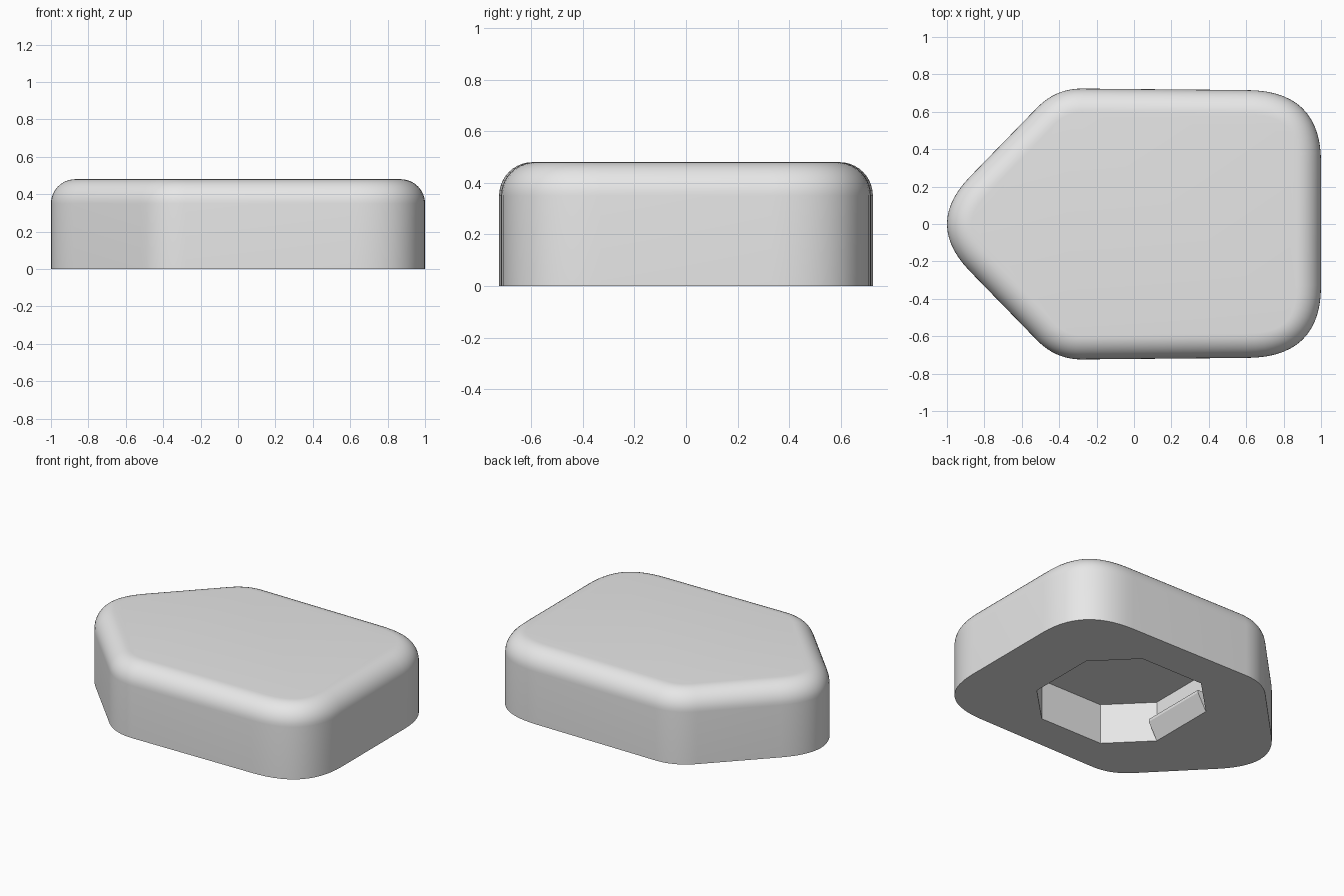
import bpy, bmesh
from math import sin, cos, pi
from mathutils import Vector

cube = bpy.data.objects.get("Cube")
if cube:
    bpy.data.objects.remove(cube, do_unlink=True)

HEIGHT, ROUND = 0.48, 0.13
POCKET_DEPTH, POCKET_X, POCKET_HALF, POCKET_FLAT = 0.27, 0.10, 0.475, 0.232

grey = bpy.data.materials.new("light_grey")
grey.use_nodes = True
grey.diffuse_color = (0.8, 0.8, 0.8, 1)
grey.node_tree.nodes["Principled BSDF"].inputs["Base Color"].default_value = grey.diffuse_color


def make_object(name, bm):
    bmesh.ops.recalc_face_normals(bm, faces=bm.faces[:])
    mesh = bpy.data.meshes.new(name)
    bm.to_mesh(mesh)
    bm.free()
    mesh.materials.append(grey)
    obj = bpy.data.objects.new(name, mesh)
    bpy.context.collection.objects.link(obj)
    return obj


def corner(start, control, end, steps=14):
    """Points on a soft corner between two straight sides."""
    a, b, c = Vector(start), Vector(control), Vector(end)
    ts = [i / steps for i in range(steps + 1)]
    return [a * (1 - t) ** 2 + b * 2 * t * (1 - t) + c * t * t for t in ts]


def ring(bm, points, z):
    return [bm.verts.new((p.x, p.y, z)) for p in points]


def bridge(bm, low, high):
    n = len(low)
    for i in range(n):
        j = (i + 1) % n
        bm.faces.new((low[i], low[j], high[j], high[i]))


# Outline: half of it from the flat end to the pointed end, then mirrored
half = corner((1, 0.33), (1, 0.716), (0.6, 0.716))
half += corner((-0.28, 0.724), (-0.42, 0.724), (-0.52, 0.62))
half += corner((-0.88, 0.25), (-1.003, 0.125), (-1.0, 0), 1)[:1]
tip = corner((-0.88, 0.25), (-1.12, 0), (-0.88, -0.25))
half = half[:-1]
outline = half + tip + [Vector((p.x, -p.y)) for p in reversed(half)]

# Inward direction at each outline point (outline runs anticlockwise)
count = len(outline)
inward = []
for i in range(count):
    before = (outline[i] - outline[i - 1]).normalized()
    after = (outline[(i + 1) % count] - outline[i]).normalized()
    along = (before + after).normalized()
    inward.append(Vector((-along.y, along.x)))

# Body: straight wall, rounded upper edge, flat top
bm = bmesh.new()
base = ring(bm, outline, 0)
last = base
for k in range(11):
    a = k / 10 * pi / 2
    shrink = ROUND * (1 - cos(a))
    points = [p + n * shrink for p, n in zip(outline, inward)]
    level = ring(bm, points, HEIGHT - ROUND + ROUND * sin(a))
    bridge(bm, last, level)
    last = level
bm.faces.new(last)

# Pocket: square with cut corners, sunk into the underside
quarter = [Vector((POCKET_HALF, -POCKET_FLAT)), Vector((POCKET_HALF, POCKET_FLAT))]
octagon = []
for _ in range(4):
    octagon += [p + Vector((POCKET_X, 0)) for p in quarter]
    quarter = [Vector((-p.y, p.x)) for p in quarter]
rim = ring(bm, octagon, 0)
ceiling = ring(bm, octagon, POCKET_DEPTH)
bridge(bm, rim, ceiling)
bm.faces.new(ceiling)

# Underside around the pocket
border = []
for loop in (base, rim):
    border += [bm.edges.get((loop[i - 1], loop[i])) for i in range(len(loop))]
bmesh.ops.triangle_fill(bm, edges=border, use_beauty=True, normal=(0, 0, -1))
body = make_object("body", bm)

# Wedge-shaped catch on the pocket wall nearest the point
wall = POCKET_X - POCKET_HALF
profile = [(wall, 0), (wall + 0.063, 0.11), (wall + 0.063, 0.128), (wall, 0.128)]
bm = bmesh.new()
ends = [[bm.verts.new((x, y, z)) for x, z in profile] for y in (-POCKET_FLAT, POCKET_FLAT)]
bridge(bm, *ends)
for end in ends:
    bm.faces.new(end)
make_object("pocket_catch", bm)

# Smooth the curved walls, keep hard edges
bpy.ops.object.select_all(action="DESELECT")
body.select_set(True)
bpy.context.view_layer.objects.active = body
bpy.ops.object.shade_smooth_by_angle(angle=pi / 6)
